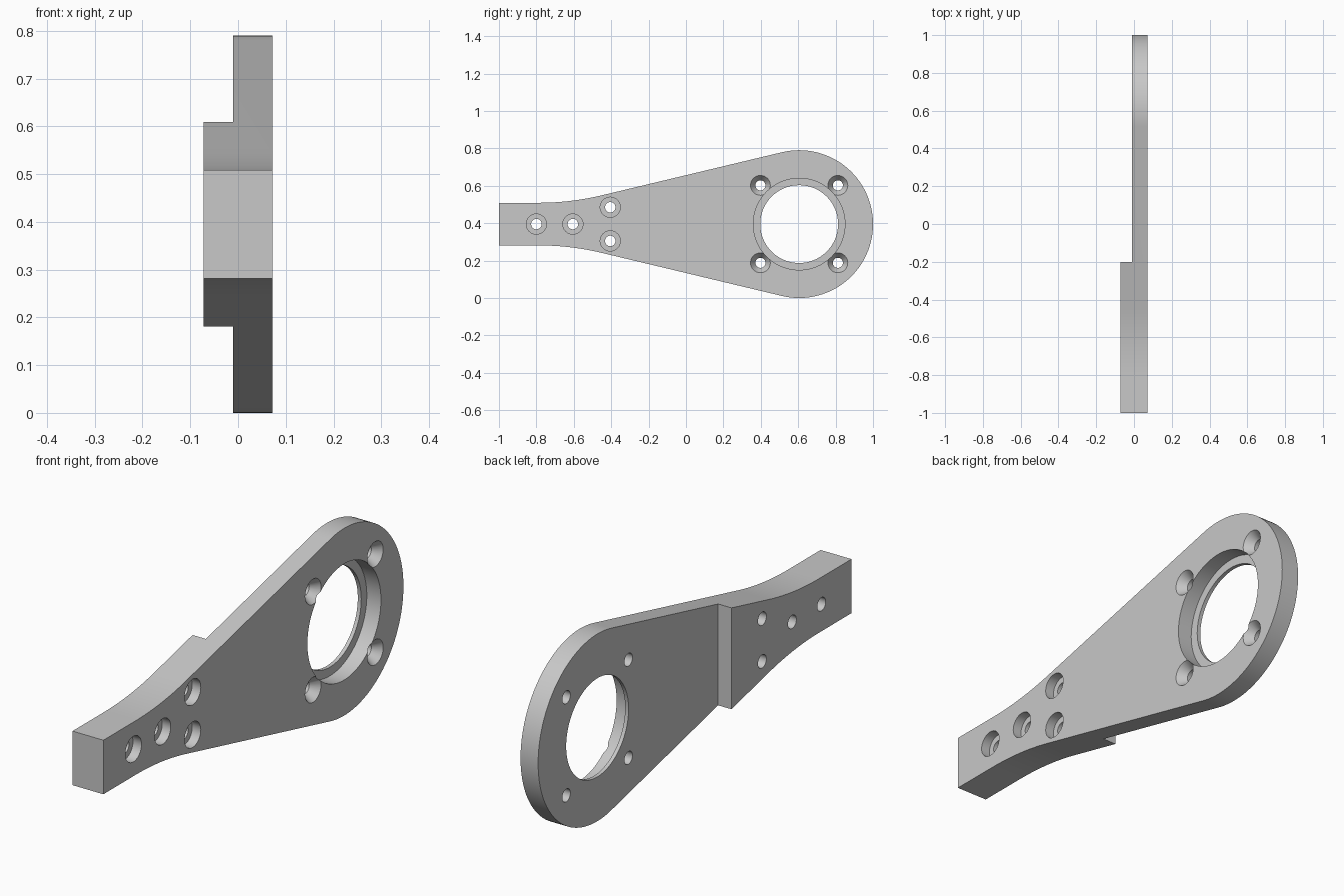
import bpy
import bmesh
from math import sin, cos, tan, atan, pi

cube = bpy.data.objects.get("Cube")
if cube:
    bpy.data.objects.remove(cube)

HEAD_Y, MID_Z, HEAD_R = 0.605, 0.396, 0.395
GRIP_HALF = 0.114
X_BACK, X_STEP, X_FACE = -0.072, -0.01, 0.072
SLOPE = atan(0.239)

grey = bpy.data.materials.new("light grey metal")
grey.use_nodes = True
colour = (0.58, 0.58, 0.58, 1)
grey.diffuse_color = colour
grey.node_tree.nodes["Principled BSDF"].inputs["Base Color"].default_value = colour


def loft(bm, rings):
    """Skin a list of (y, z) rings, each at its own x, into a closed solid."""
    loops = [[bm.verts.new((x, y, z)) for y, z in pts] for x, pts in rings]
    n = len(loops[0])
    for a, b in zip(loops, loops[1:]):
        for i in range(n):
            j = (i + 1) % n
            bm.faces.new((a[i], a[j], b[j], b[i]))
    bm.faces.new(loops[0][::-1])
    bm.faces.new(loops[-1])


def to_object(bm, name):
    bmesh.ops.recalc_face_normals(bm, faces=bm.faces)
    mesh = bpy.data.meshes.new(name)
    bm.to_mesh(mesh)
    bm.free()
    mesh.materials.append(grey)
    obj = bpy.data.objects.new(name, mesh)
    bpy.context.collection.objects.link(obj)
    return obj


def circle(y, z, r, n):
    return [(y + r * cos(2 * pi * i / n), z + r * sin(2 * pi * i / n)) for i in range(n)]


def bore_cutter(name, centres, stages, n):
    """Stepped holes through the plate; stages are (x, radius) pairs."""
    bm = bmesh.new()
    for y, z in centres:
        loft(bm, [(x, circle(y, z, r, n)) for x, r in stages])
    return to_object(bm, name)


# Upper half outline: head arc, straight taper, fillet, parallel grip
steps = 40
sweep = pi / 2 + SLOPE
upper = [(HEAD_R * cos(sweep * i / steps) + HEAD_Y, HEAD_R * sin(sweep * i / steps))
         for i in range(steps + 1)]
tip_y, tip_h = upper[-1]
corner_y = tip_y - (tip_h - GRIP_HALF) / tan(SLOPE)
reach = 0.17
fillet_r = reach / tan(SLOPE / 2)
upper += [(corner_y - reach + fillet_r * sin(a), GRIP_HALF + fillet_r * (1 - cos(a)))
          for a in (SLOPE * i / 12 for i in range(12, -1, -1))]
upper.append((-1, GRIP_HALF))
outline = [(y, MID_Z + h) for y, h in upper]
outline += [(y, MID_Z - h) for y, h in reversed(upper[1:])]

bm = bmesh.new()
loft(bm, [(X_BACK, outline), (X_FACE, outline)])
arm = to_object(bm, "mounting_arm")

# Thin the head side of the arm behind the step
bm = bmesh.new()
loft(bm, [(x, [(-0.2, -1), (2, -1), (2, 2), (-0.2, 2)]) for x in (-0.5, X_STEP)])
step_cutter = to_object(bm, "step_cutter")

# Counterbored grip holes
OUT, IN = X_FACE + 0.05, X_BACK - 0.05
floor = X_FACE - 0.04
grip_holes = [(y, MID_Z + dz) for y, dz in ((-0.8, 0), (-0.605, 0), (-0.405, 0.09), (-0.405, -0.09))]
grip_cutter = bore_cutter("grip_hole_cutter", grip_holes,
                          [(IN, 0.028), (floor, 0.028), (floor, 0.054), (OUT, 0.054)], 32)

# Bearing seat with a thin lip at the back
seat = X_FACE - 0.066
seat_cutter = bore_cutter("seat_cutter", [(HEAD_Y, MID_Z)],
                          [(IN, 0.208), (seat, 0.208), (seat, 0.245), (OUT, 0.245)], 96)

# Countersunk holes around the seat
head_holes = [(HEAD_Y + sy * 0.207, MID_Z + sz * 0.207) for sy in (-1, 1) for sz in (-1, 1)]
head_cutter = bore_cutter("head_hole_cutter", head_holes,
                          [(IN, 0.027), (X_FACE - 0.037, 0.027), (X_FACE, 0.053), (OUT, 0.053)], 32)

# Cut, bake the result and drop the cutters
cutters = (step_cutter, grip_cutter, seat_cutter, head_cutter)
for cutter in cutters:
    mod = arm.modifiers.new(cutter.name, "BOOLEAN")
    mod.operation = "DIFFERENCE"
    mod.solver = "EXACT"
    mod.object = cutter
    cutter.hide_render = True
bpy.context.view_layer.update()
baked = bpy.data.meshes.new_from_object(arm.evaluated_get(bpy.context.evaluated_depsgraph_get()))
arm.modifiers.clear()
arm.data = baked
for cutter in cutters:
    bpy.data.objects.remove(cutter)

# Rest the arm on the ground
low = min(v.co.z for v in baked.vertices)
for v in baked.vertices:
    v.co.z -= low

for obj in bpy.context.selected_objects:
    obj.select_set(False)
arm.select_set(True)
bpy.context.view_layer.objects.active = arm
bpy.ops.object.shade_smooth_by_angle(angle=pi / 6)
